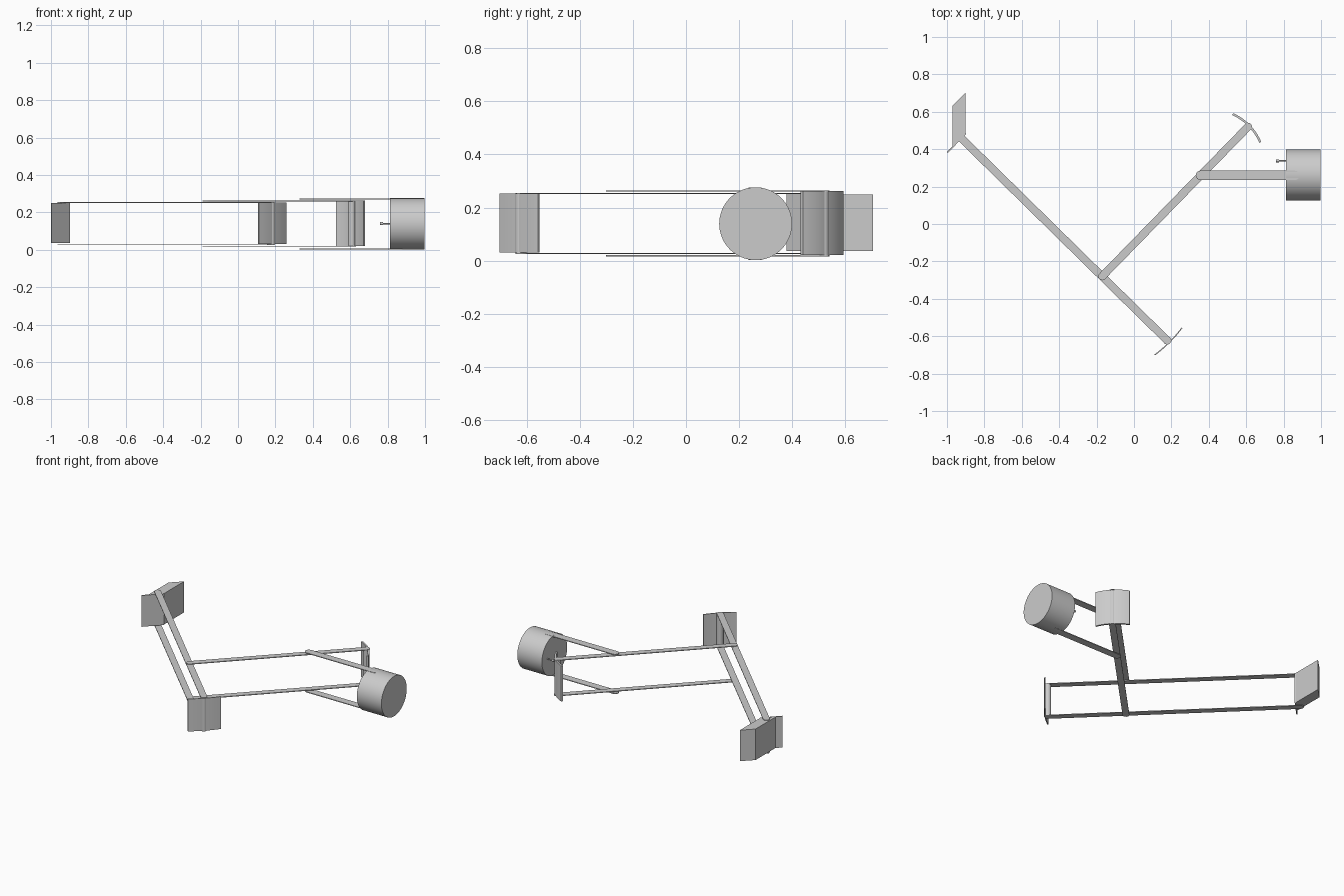
import bpy, math
from mathutils import Vector

if "Cube" in bpy.data.objects:
    bpy.data.objects.remove(bpy.data.objects["Cube"])

gray = bpy.data.materials.new("light_gray")
gray.diffuse_color = (0.6, 0.6, 0.6, 1)
gray.use_nodes = True
gray.node_tree.nodes["Principled BSDF"].inputs["Base Color"].default_value = gray.diffuse_color


def prism(name, pts, z0, z1, smooth=False):
    """Extrude a closed xy outline from z0 to z1."""
    n = len(pts)
    verts = [(p[0], p[1], z) for z in (z0, z1) for p in pts]
    faces = [tuple(reversed(range(n))), tuple(range(n, 2 * n))]
    faces += [(i, (i + 1) % n, n + (i + 1) % n, n + i) for i in range(n)]
    mesh = bpy.data.meshes.new(name)
    mesh.from_pydata(verts, [], faces)
    ob = bpy.data.objects.new(name, mesh)
    bpy.context.collection.objects.link(ob)
    finish(ob, smooth)
    return ob


def finish(ob, smooth):
    ob.data.materials.append(gray)
    if smooth:
        bpy.ops.object.select_all(action='DESELECT')
        bpy.context.view_layer.objects.active = ob
        ob.select_set(True)
        bpy.ops.object.shade_smooth_by_angle(angle=math.radians(35))


def arm_pair(name, a, b, width, zs, thick=0.005):
    """Two flat straps with rounded ends, one low and one high."""
    a, b, r = Vector(a), Vector(b), width / 2
    ang = math.atan2(b.y - a.y, b.x - a.x)
    pts = []
    for centre, start in ((b, ang - math.pi / 2), (a, ang + math.pi / 2)):
        for i in range(9):
            t = start + math.pi * i / 8
            pts.append((centre.x + r * math.cos(t), centre.y + r * math.sin(t)))
    for label, z in zip(("lower", "upper"), zs):
        prism(f"{name}_{label}", pts, z - thick / 2, z + thick / 2, True)


def curved_plate(name, a, b, sag, thick, z0, z1, n=12):
    """Upright plate from a to b, bowed to the right-hand side of a->b by sag."""
    a, b = Vector(a), Vector(b)
    d = (b - a).normalized()
    out = Vector((d.y, -d.x))
    outer = []
    for i in range(n + 1):
        t = i / n
        outer.append(a.lerp(b, t) + out * sag * 4 * t * (1 - t))
    inner = [p - out * thick for p in reversed(outer)]
    return prism(name, outer + inner, z0, z1, True)


def rod(name, loc, radius, length, axis='Z', sides=24):
    rot = (0, math.pi / 2, 0) if axis == 'X' else (0, 0, 0)
    bpy.ops.mesh.primitive_cylinder_add(vertices=sides, radius=radius, depth=length,
                                        location=loc, rotation=rot)
    ob = bpy.context.object
    ob.name = name
    finish(ob, True)
    return ob


# linkage straps
arm_pair("long_arm", (-0.945, 0.48), (0.175, -0.62), 0.042, (0.027, 0.253))
arm_pair("cross_arm", (-0.17, -0.28), (0.61, 0.52), 0.042, (0.019, 0.262))
arm_pair("drum_arm", (0.355, 0.26), (0.86, 0.26), 0.05, (0.0055, 0.2725))

# drum with a small knob on its inner face
rod("drum", (0.905, 0.262, 0.139), 0.137, 0.186, 'X', 64)
rod("knob_stem", (0.79, 0.338, 0.14), 0.004, 0.05, 'X', 12)
rod("knob_head", (0.767, 0.338, 0.14), 0.008, 0.014, 'X', 16)

# end pads with their pivot posts
curved_plate("front_pad", (0.255, -0.552), (0.108, -0.698), -0.008, 0.006, 0.03, 0.252)
rod("front_pivot", (0.177, -0.622, 0.14), 0.022, 0.224)
curved_plate("back_pad", (0.68, 0.44), (0.532, 0.592), 0.02, 0.012, 0.021, 0.263)
rod("back_pivot", (0.608, 0.518, 0.1405), 0.02, 0.24)

# slanted block with a thin face plate
prism("side_block", [(-0.97, 0.415), (-0.9, 0.485), (-0.9, 0.703), (-0.97, 0.633)],
      0.037, 0.249)
prism("side_plate", [(-1.0, 0.385), (-0.996, 0.379), (-0.897, 0.482), (-0.901, 0.488)],
      0.036, 0.25)
